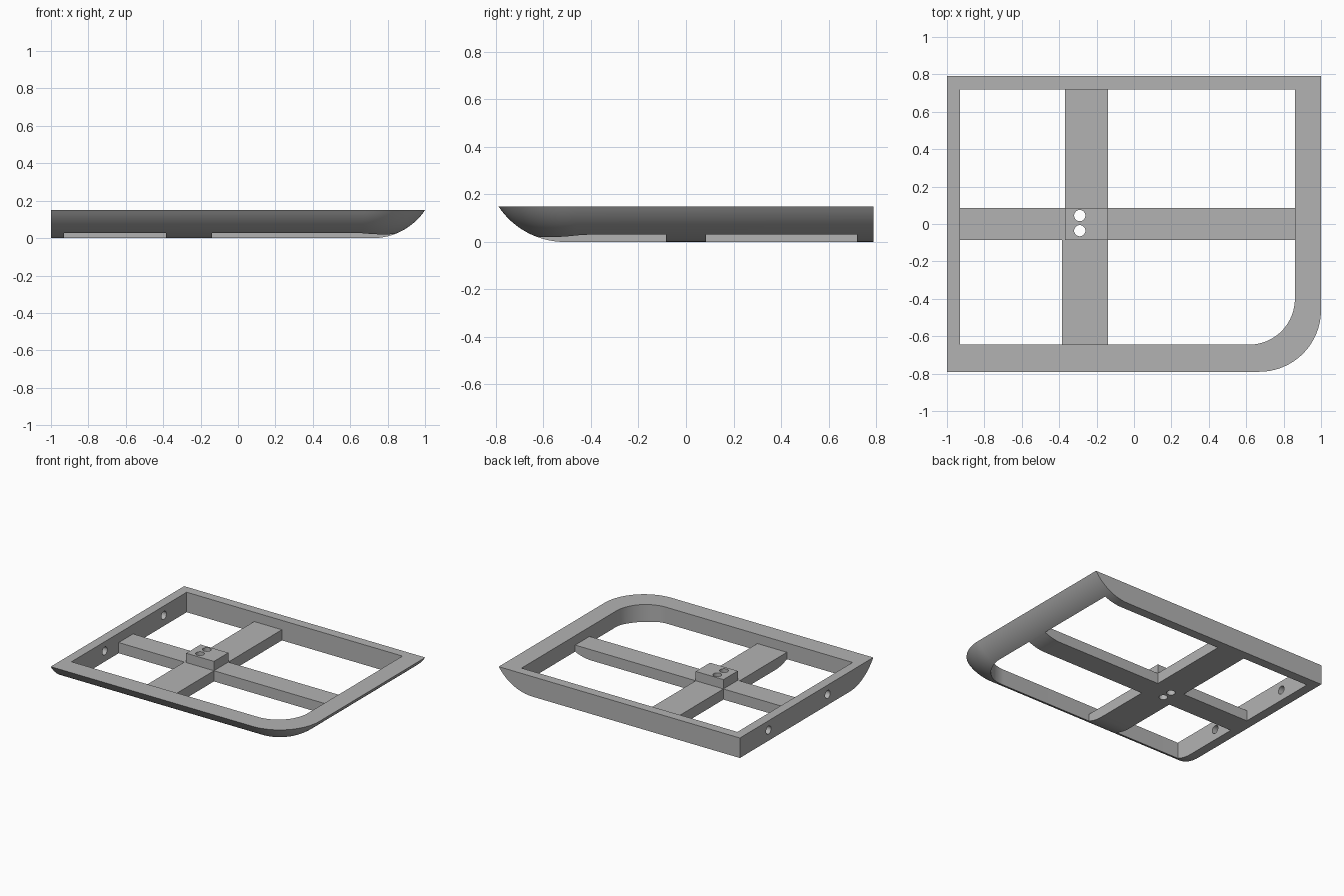
import bpy, bmesh, math
from math import sin, cos, pi

cube = bpy.data.objects.get("Cube")
if cube:
    bpy.data.objects.remove(cube, do_unlink=True)

HEIGHT = 0.15        # rim height
BAR_TOP = 0.08       # cross bar height
SWEEP = 0.28         # width of the curved underside
RADIUS = (SWEEP ** 2 + HEIGHT ** 2) / (2 * HEIGHT)

grey = bpy.data.materials.new("plain_grey")
grey.use_nodes = True
grey.diffuse_color = (0.45, 0.45, 0.45, 1)
grey.node_tree.nodes["Principled BSDF"].inputs["Base Color"].default_value = grey.diffuse_color


def outline(left, right, front, back, r, steps=24):
    """Rectangle with one rounded corner at front +x."""
    pts = [(right, back), (left, back), (left, front)]
    for i in range(steps + 1):
        a = pi / 2 * i / steps
        pts.append((right - r + r * sin(a), front + r - r * cos(a)))
    return pts


def loft(name, layers):
    """Closed solid through matching outlines, each given as (points, z)."""
    bm = bmesh.new()
    rings = [[bm.verts.new((x, y, z)) for x, y in pts] for pts, z in layers]
    n = len(rings[0])
    for low, high in zip(rings, rings[1:]):
        for i in range(n):
            j = (i + 1) % n
            bm.faces.new((low[i], low[j], high[j], high[i]))
    bm.faces.new(rings[0][::-1])
    bm.faces.new(rings[-1])
    bmesh.ops.recalc_face_normals(bm, faces=bm.faces)
    mesh = bpy.data.meshes.new(name)
    bm.to_mesh(mesh)
    bm.free()
    mesh.materials.append(grey)
    obj = bpy.data.objects.new(name, mesh)
    bpy.context.collection.objects.link(obj)
    return obj


def box(name, x0, x1, y0, y1, z1):
    pts = [(x0, y0), (x1, y0), (x1, y1), (x0, y1)]
    return loft(name, [(pts, 0), (pts, z1)])


def cylinder(loc, r, axis):
    bpy.ops.mesh.primitive_cylinder_add(vertices=32, radius=r, depth=0.5, location=loc,
                                        rotation=(0, pi / 2 if axis == "x" else 0, 0))
    return bpy.context.object


def select(obj):
    bpy.ops.object.select_all(action="DESELECT")
    obj.select_set(True)
    bpy.context.view_layer.objects.active = obj


def boolean(obj, cutter, operation="DIFFERENCE", keep=False):
    mod = obj.modifiers.new("cut", "BOOLEAN")
    mod.operation, mod.solver, mod.object = operation, "EXACT", cutter
    select(obj)
    bpy.ops.object.modifier_apply(modifier=mod.name)
    if not keep:
        bpy.data.objects.remove(cutter, do_unlink=True)


def hull(name):
    """Tray-shaped solid, swept up in an arc along the front and +x sides."""
    layers = []
    top_angle = math.asin(SWEEP / RADIUS)
    for i in range(17):
        a = top_angle * i / 16
        inset = SWEEP - RADIUS * sin(a)
        pts = outline(-1, 1 - inset, -0.79 + inset, 0.79, 0.33 - inset)
        layers.append((pts, RADIUS - RADIUS * cos(a)))
    return loft(name, layers)


# Outer frame with its open middle
frame = hull("outer_frame")
hull_shape = hull("hull_cutter")
hull_shape.hide_render = True
opening = outline(-0.93, 0.86, -0.645, 0.72, 0.245)
boolean(frame, loft("opening_cutter", [(opening, -0.1), (opening, 0.3)]))

# Screw holes through the left-hand rail
for y in (0.45, -0.25):
    boolean(frame, cylinder((-1, y, 0.08), 0.03, "x"))

# Cross bars, trimmed to the curved underside where they meet it
rail_bar = box("rail_side_bar", -0.93, -0.37, -0.085, 0.085, BAR_TOP)
back_bar = box("back_bar", -0.37, -0.14, 0.085, 0.72, BAR_TOP)
front_bar = box("front_bar", -0.385, -0.14, -0.645, -0.085, BAR_TOP)
side_bar = box("curved_side_bar", -0.14, 0.86, -0.085, 0.085, BAR_TOP)
for bar in (front_bar, side_bar):
    boolean(bar, hull_shape, "INTERSECT", keep=True)
bpy.data.objects.remove(hull_shape, do_unlink=True)

# Raised block at the crossing with two vertical holes
block = box("centre_block", -0.37, -0.14, -0.085, 0.085, HEIGHT)
for y in (0.045, -0.036):
    boolean(block, cylinder((-0.29, y, 0.1), 0.03, "z"))

for part in (frame, rail_bar, back_bar, front_bar, side_bar, block):
    select(part)
    bpy.ops.object.shade_smooth_by_angle(angle=math.radians(30))
